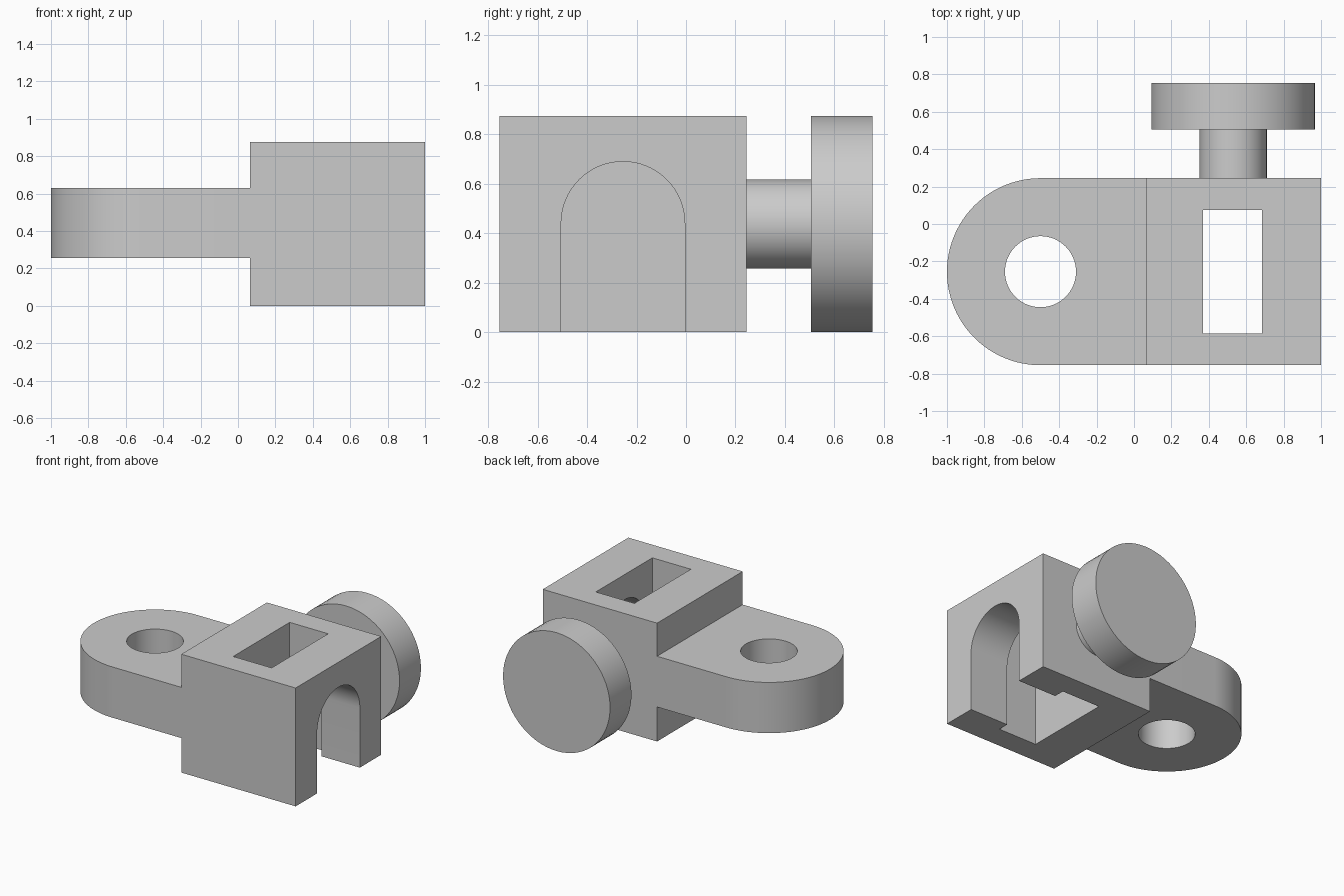
import bpy, bmesh, math
from mathutils import Vector

if "Cube" in bpy.data.objects:
    bpy.data.objects.remove(bpy.data.objects["Cube"], do_unlink=True)

grey = bpy.data.materials.new("plain grey")
grey.use_nodes = True
colour = (0.6, 0.6, 0.6, 1)
grey.diffuse_color = colour
grey.node_tree.nodes["Principled BSDF"].inputs["Base Color"].default_value = colour

MID_Y = -0.255      # centre line of the bracket
KNOB_X, KNOB_Z = 0.53, 0.4375


def arc(cx, cy, r, start, end, steps):
    angles = [math.radians(start + (end - start) * i / steps) for i in range(steps + 1)]
    return [(cx + r * math.cos(a), cy + r * math.sin(a)) for a in angles]


def circle(cx, cy, r):
    return arc(cx, cy, r, 0, 360, 64)[:-1]


def prism(name, outline, axis, low, high):
    """Extrude a flat outline along the x, y or z axis."""
    place = {"x": lambda u, v: (low, u, v),
             "y": lambda u, v: (u, low, v),
             "z": lambda u, v: (u, v, low)}[axis]
    bm = bmesh.new()
    face = bm.faces.new([bm.verts.new(place(u, v)) for u, v in outline])
    extruded = bmesh.ops.extrude_face_region(bm, geom=[face])
    move = Vector([high - low if a == axis else 0 for a in "xyz"])
    verts = [g for g in extruded["geom"] if isinstance(g, bmesh.types.BMVert)]
    bmesh.ops.translate(bm, verts=verts, vec=move)
    bmesh.ops.recalc_face_normals(bm, faces=bm.faces)
    mesh = bpy.data.meshes.new(name)
    bm.to_mesh(mesh)
    bm.free()
    mesh.materials.append(grey)
    ob = bpy.data.objects.new(name, mesh)
    bpy.context.collection.objects.link(ob)
    return ob


def activate(ob):
    bpy.ops.object.select_all(action="DESELECT")
    ob.select_set(True)
    bpy.context.view_layer.objects.active = ob


def cut(ob, cutter, operation="DIFFERENCE"):
    activate(ob)
    mod = ob.modifiers.new("cut", "BOOLEAN")
    mod.operation, mod.solver, mod.object = operation, "EXACT", cutter
    bpy.ops.object.modifier_apply(modifier=mod.name)
    bpy.data.objects.remove(cutter, do_unlink=True)


# Bracket: stepped side profile trimmed by a plan with a rounded end
step = [(-1.2, 0.255), (0.065, 0.255), (0.065, 0), (1, 0),
        (1, 0.875), (0.065, 0.875), (0.065, 0.63), (-1.2, 0.63)]
bracket = prism("bracket", step, "y", -1, 1)
plan = arc(-0.5, MID_Y, 0.5, 90, 270, 48) + [(1.2, MID_Y - 0.5), (1.2, MID_Y + 0.5)]
cut(bracket, prism("plan_trim", plan, "z", -0.5, 1.5), "INTERSECT")

# Round eye, rectangular pocket and arched side slot
cut(bracket, prism("eye_cutter", circle(-0.5, MID_Y, 0.19), "z", -0.5, 1.5))
pocket = [(0.37, -0.585), (0.685, -0.585), (0.685, 0.075), (0.37, 0.075)]
cut(bracket, prism("pocket_cutter", pocket, "z", -0.5, 1.5))
arch = arc(MID_Y, 0.44, 0.25, 0, 180, 32) + [(MID_Y - 0.25, -0.5), (MID_Y + 0.25, -0.5)]
cut(bracket, prism("arch_cutter", arch, "x", 0.5, 1.2))

# Knob and its stem behind the block
stem = prism("knob_stem", circle(KNOB_X, KNOB_Z, 0.18), "y", 0.2, 0.52)
knob = prism("knob_disc", circle(KNOB_X, KNOB_Z, 0.4375), "y", 0.505, 0.755)

for part in (bracket, stem, knob):
    activate(part)
    bpy.ops.object.shade_smooth_by_angle(angle=math.radians(30))
